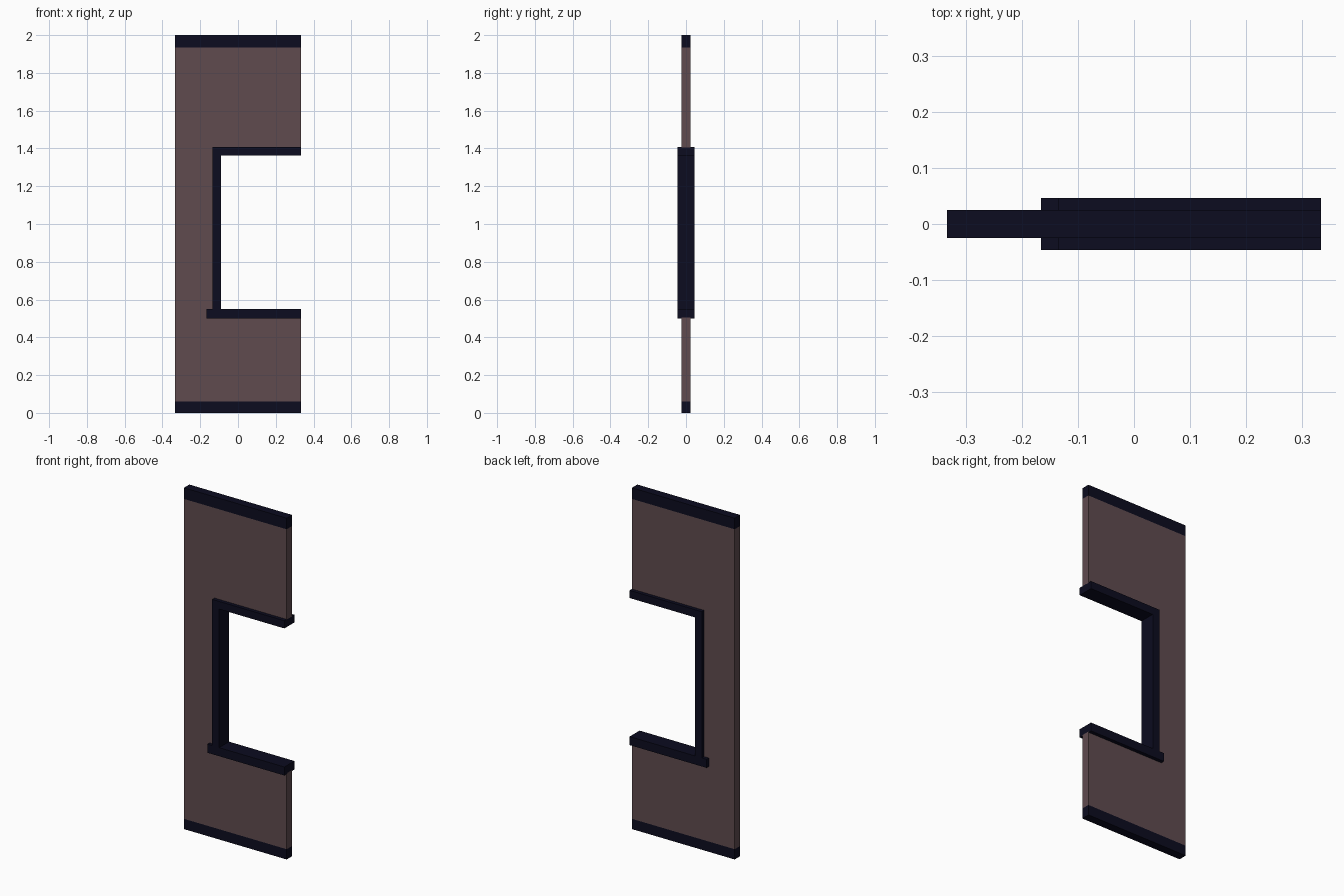
import bpy, bmesh

if "Cube" in bpy.data.objects:
    bpy.data.objects.remove(bpy.data.objects["Cube"])


def material(name, rgb):
    m = bpy.data.materials.new(name)
    m.diffuse_color = (*rgb, 1.0)
    m.use_nodes = True
    m.node_tree.nodes["Principled BSDF"].inputs["Base Color"].default_value = m.diffuse_color
    return m


PLASTER = material("muted mauve", (0.115, 0.070, 0.078))
TRIM = material("dark navy", (0.0035, 0.0035, 0.014))

HALF = 0.333      # half width of the wall panel
WALL_D = 0.025    # half depth of the wall
TRIM_D = 0.046    # half depth of the window trim


def extrude_profile(name, points, half_depth, mat):
    """Front (x, z) outline extruded symmetrically along y."""
    bm = bmesh.new()
    face = bm.faces.new([bm.verts.new((x, -half_depth, z)) for x, z in points])
    new = bmesh.ops.extrude_face_region(bm, geom=[face])["geom"]
    moved = [v for v in new if isinstance(v, bmesh.types.BMVert)]
    bmesh.ops.translate(bm, verts=moved, vec=(0, 2 * half_depth, 0))
    bmesh.ops.recalc_face_normals(bm, faces=bm.faces)
    mesh = bpy.data.meshes.new(name)
    bm.to_mesh(mesh)
    bm.free()
    mesh.materials.append(mat)
    obj = bpy.data.objects.new(name, mesh)
    bpy.context.collection.objects.link(obj)
    return obj


def slab(name, x0, x1, z0, z1, half_depth, mat):
    return extrude_profile(name, [(x0, z0), (x1, z0), (x1, z1), (x0, z1)],
                           half_depth, mat)


# C-shaped wall around the half window opening
extrude_profile("wall_panel", [
    (-HALF, 0.06), (HALF, 0.06), (HALF, 0.505), (-0.135, 0.505),
    (-0.135, 1.405), (HALF, 1.405), (HALF, 1.935), (-HALF, 1.935)],
    WALL_D, PLASTER)

# Bands along the floor and ceiling
slab("base_band", -HALF, HALF, 0.0, 0.06, WALL_D, TRIM)
slab("top_band", -HALF, HALF, 1.935, 2.0, WALL_D, TRIM)

# Window trim: jamb and head in one L shape, plus the wider sill
extrude_profile("window_frame", [
    (-0.135, 0.55), (-0.09, 0.55), (-0.09, 1.362), (HALF, 1.362),
    (HALF, 1.407), (-0.135, 1.407)], TRIM_D, TRIM)
slab("window_sill", -0.166, HALF, 0.50, 0.55, TRIM_D, TRIM)
